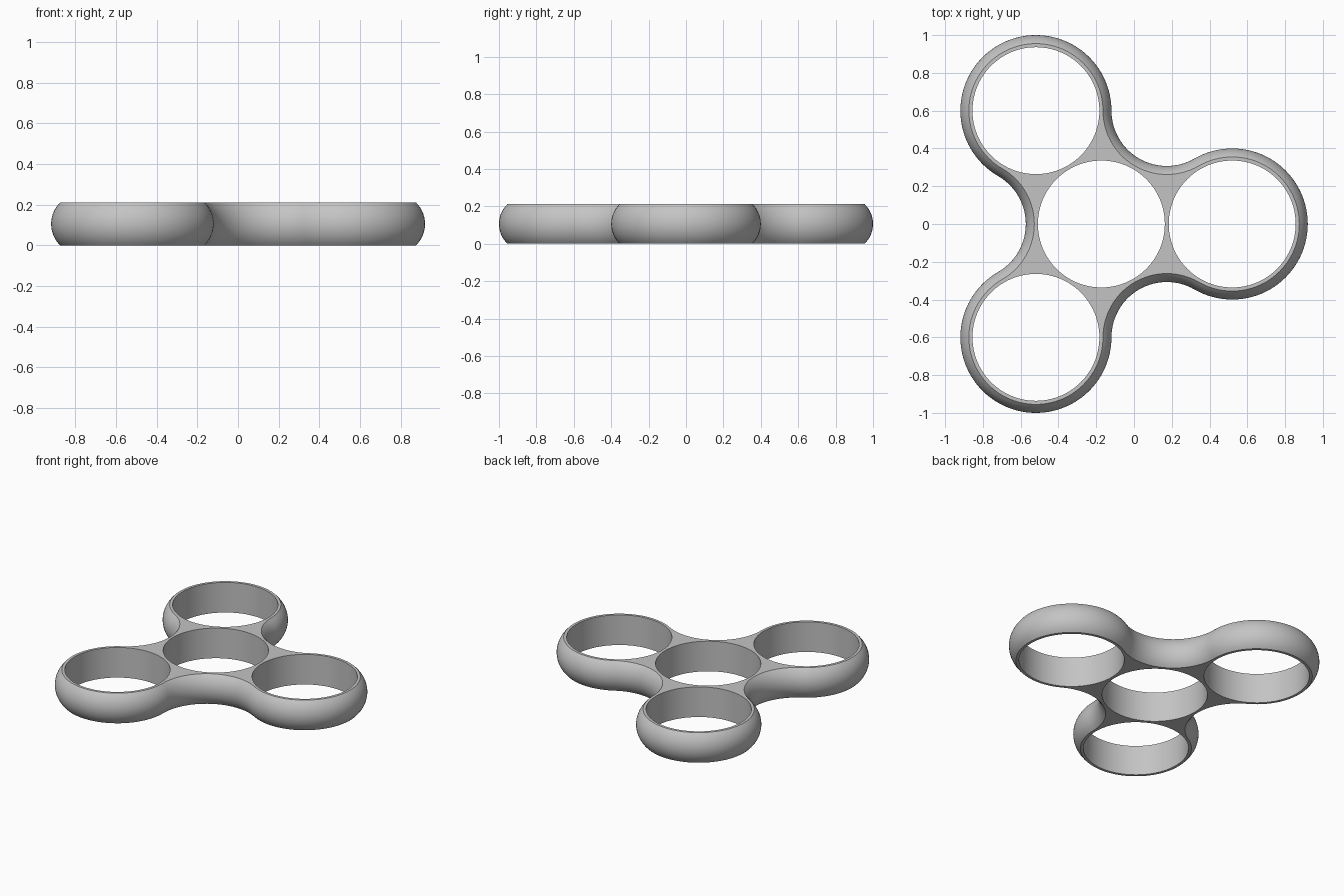
import bpy, bmesh, math
from math import cos, sin, radians, sqrt

if "Cube" in bpy.data.objects:
    bpy.data.objects.remove(bpy.data.objects["Cube"])

# Main dimensions
H = 0.212                  # thickness
PITCH = 1.2 / sqrt(3)      # hub centre to lobe centre
LOBE_R = 0.4               # outer lobe radius at mid height
HOLE_R = 0.336             # bearing hole radius
BULGE = 0.045              # how far the rim bulges past the flat faces
HUB_X = 0.92 - LOBE_R - PITCH
RIM_STEPS = 14
HOLE_SEGS = 96


def polar(r, deg, cx=0.0, cy=0.0):
    return cx + r * cos(radians(deg)), cy + r * sin(radians(deg))


def outline(inset):
    """Three lobes joined by tangent hollow arcs, shrunk by inset."""
    pts = []
    for a in (0, 120, 240):
        lobe = polar(PITCH, a, HUB_X)
        hollow = polar(PITCH, a + 60, HUB_X)
        pts += [polar(LOBE_R - inset, a - 120 + 240 * i / 64, *lobe) for i in range(64)]
        pts += [polar(PITCH - LOBE_R + inset, a - 60 - 120 * i / 28, *hollow) for i in range(28)]
    return pts


def add_loop(bm, pts, z):
    return [bm.verts.new((x, y, z)) for x, y in pts]


def bridge(bm, lo, hi):
    for i in range(len(lo)):
        j = (i + 1) % len(lo)
        bm.faces.new((lo[i], lo[j], hi[j], hi[i]))


bm = bmesh.new()

# Rounded outer rim: circular arc cross-section
arc_r = ((H / 2) ** 2 + BULGE ** 2) / (2 * BULGE)
half = math.asin(H / 2 / arc_r)
rings = []
for i in range(RIM_STEPS + 1):
    t = -half + 2 * half * i / RIM_STEPS
    rings.append(add_loop(bm, outline(arc_r * (1 - cos(t))), H / 2 + arc_r * sin(t)))
for lo, hi in zip(rings, rings[1:]):
    bridge(bm, lo, hi)

# Straight hole walls: hub and three lobes
caps = [[rings[0]], [rings[-1]]]
for c in [(HUB_X, 0.0)] + [polar(PITCH, a, HUB_X) for a in (0, 120, 240)]:
    circle = [polar(HOLE_R, 360 * i / HOLE_SEGS, *c) for i in range(HOLE_SEGS)]
    lo, hi = add_loop(bm, circle, 0), add_loop(bm, circle, H)
    bridge(bm, lo, hi)
    caps[0].append(lo)
    caps[1].append(hi)

# Flat bottom and top faces around the holes
for loops in caps:
    edges = [bm.edges.get((l[i - 1], l[i])) for l in loops for i in range(len(l))]
    bmesh.ops.triangle_fill(bm, edges=edges, use_beauty=True, use_dissolve=False)

bmesh.ops.recalc_face_normals(bm, faces=bm.faces)
mesh = bpy.data.meshes.new("spinner_body")
bm.to_mesh(mesh)
bm.free()

body = bpy.data.objects.new("spinner_body", mesh)
bpy.context.collection.objects.link(body)
grey = bpy.data.materials.new("light grey")
grey.diffuse_color = (0.55, 0.55, 0.55, 1)
grey.use_nodes = True
grey.node_tree.nodes["Principled BSDF"].inputs["Base Color"].default_value = grey.diffuse_color
mesh.materials.append(grey)

# Smooth rim and hole walls, crisp edges at the flat faces
bpy.context.view_layer.objects.active = body
body.select_set(True)
bpy.ops.object.shade_smooth_by_angle(angle=radians(30))
